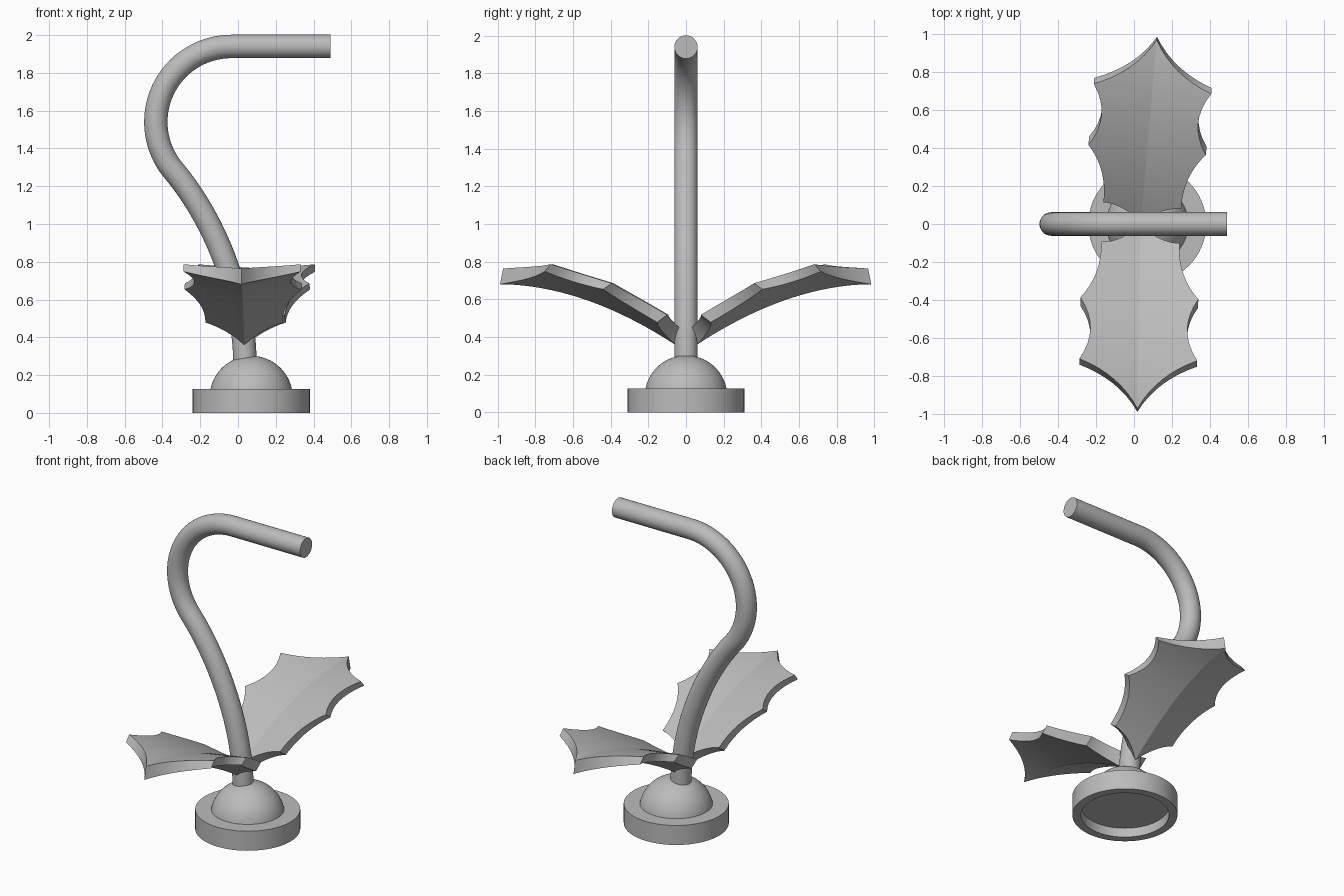
import bpy, bmesh
from math import sin, cos, radians, pi, sqrt
from mathutils import Matrix, Vector

if "Cube" in bpy.data.objects:
    bpy.data.objects.remove(bpy.data.objects["Cube"])

grey = bpy.data.materials.new("plain grey")
grey.use_nodes = True
GREY = (0.5, 0.5, 0.5, 1)
grey.diffuse_color = GREY
grey.node_tree.nodes["Principled BSDF"].inputs["Base Color"].default_value = GREY


def finish(bm, name, angle):
    bmesh.ops.remove_doubles(bm, verts=bm.verts, dist=1e-5)
    bmesh.ops.recalc_face_normals(bm, faces=bm.faces)
    mesh = bpy.data.meshes.new(name)
    bm.to_mesh(mesh)
    bm.free()
    ob = bpy.data.objects.new(name, mesh)
    bpy.context.collection.objects.link(ob)
    mesh.materials.append(grey)
    bpy.ops.object.select_all(action="DESELECT")
    ob.select_set(True)
    bpy.context.view_layer.objects.active = ob
    bpy.ops.object.shade_smooth_by_angle(angle=radians(angle))
    return ob


def lathe(name, profile, x):
    bm = bmesh.new()
    verts = [bm.verts.new((r, 0, z)) for r, z in profile]
    edges = [bm.edges.new(pair) for pair in zip(verts, verts[1:])]
    bmesh.ops.spin(bm, geom=verts + edges, cent=(0, 0, 0), axis=(0, 0, 1),
                   angle=2 * pi, steps=64, use_duplicate=False)
    bmesh.ops.translate(bm, verts=bm.verts, vec=(x, 0, 0))
    finish(bm, name, 30)


def bezier(points, t):
    while len(points) > 1:
        points = [a.lerp(b, t) for a, b in zip(points, points[1:])]
    return points[0]


# Round foot with a recess underneath, and the dome on it
lathe("base_ring", [(0, 0.06), (0.26, 0.06), (0.26, 0), (0.31, 0), (0.31, 0.127), (0, 0.127)], 0.07)
dome = [(0.22 * cos(a), 0.082 + 0.22 * sin(a)) for a in (i * pi / 32 for i in range(17))]
lathe("dome", [(0, 0.082)] + dome, 0.07)

# Stem: gentle S from the dome, a wide arc, then a straight end
low = [Vector(p) for p in ((0.037, 0.27), (0.03, 0.65), (-0.13, 1.03), (-0.341, 1.283))]
path = [bezier(low, i / 24) for i in range(24)]
for i in range(33):
    a = radians(220 - 130 * i / 32)
    path.append(Vector((-0.035 + 0.4 * cos(a), 1.54 + 0.4 * sin(a))))
path.append(Vector((0.49, 1.94)))

bm = bmesh.new()
rings = []
SIDES = 32
for i, p in enumerate(path):
    t = (path[min(i + 1, len(path) - 1)] - path[max(i - 1, 0)]).normalized()
    ring = []
    for k in range(SIDES):
        u, v = 0.062 * cos(2 * pi * k / SIDES), 0.062 * sin(2 * pi * k / SIDES)
        ring.append(bm.verts.new((p.x - t.y * u, v, p.y + t.x * u)))
    rings.append(ring)
for a, b in zip(rings, rings[1:]):
    for k in range(SIDES):
        n = (k + 1) % SIDES
        bm.faces.new((a[k], a[n], b[n], b[k]))
bm.faces.new(rings[0])
bm.faces.new(rings[-1])
finish(bm, "stem", 30)

# Half outline of a leaf as (width, distance): points joined by hollow arcs
ARCS = [((0, 0.06), (0.1, 0.15), (0.205, 0.15)),
        ((0.205, 0.15), (0.2, 0.32), (0.31, 0.435)),
        ((0.31, 0.435), (0.2, 0.59), (0.31, 0.745)),
        ((0.31, 0.745), (0.1, 0.82), (0, 0.988))]
STEPS = 8
outline = [bezier([Vector(p) for p in arc], i / STEPS) for arc in ARCS for i in range(STEPS)]
outline.append(Vector((0, 0.988)))


def leaf_point(w, d, top):
    """Arched midrib, folded blade, thicker along the middle."""
    rest = max(0, 1 - (d - 0.06) / 0.928)
    z = 0.68 - 0.32 * rest ** 1.9
    if not top:
        return (w, d, z + 0.3 * abs(w))
    slope = 0.657 * rest ** 0.9 + 0.2
    size = 0.085 / sqrt(1 + slope * slope)
    return (w, d - slope * size, z + size + 0.17 * abs(w))


def leaf(name, turn):
    bm = bmesh.new()

    def quad(corners):
        unique = list(dict.fromkeys(corners))
        if len(unique) > 2:
            bm.faces.new([bm.verts.new(leaf_point(*c)) for c in unique])

    for p, q in zip(outline, outline[1:]):
        for s in (-1, 1):
            for top in (False, True):
                quad([(0, p.y, top), (s * p.x, p.y, top), (s * q.x, q.y, top), (0, q.y, top)])
            quad([(s * p.x, p.y, False), (s * q.x, q.y, False),
                  (s * q.x, q.y, True), (s * p.x, p.y, True)])
    move = Matrix.Translation((0.035, 0, 0)) @ Matrix.Rotation(radians(turn), 4, "Z")
    bmesh.ops.transform(bm, matrix=move, verts=bm.verts)
    finish(bm, name, 15)


leaf("front_leaf", 179)
leaf("back_leaf", -5)
